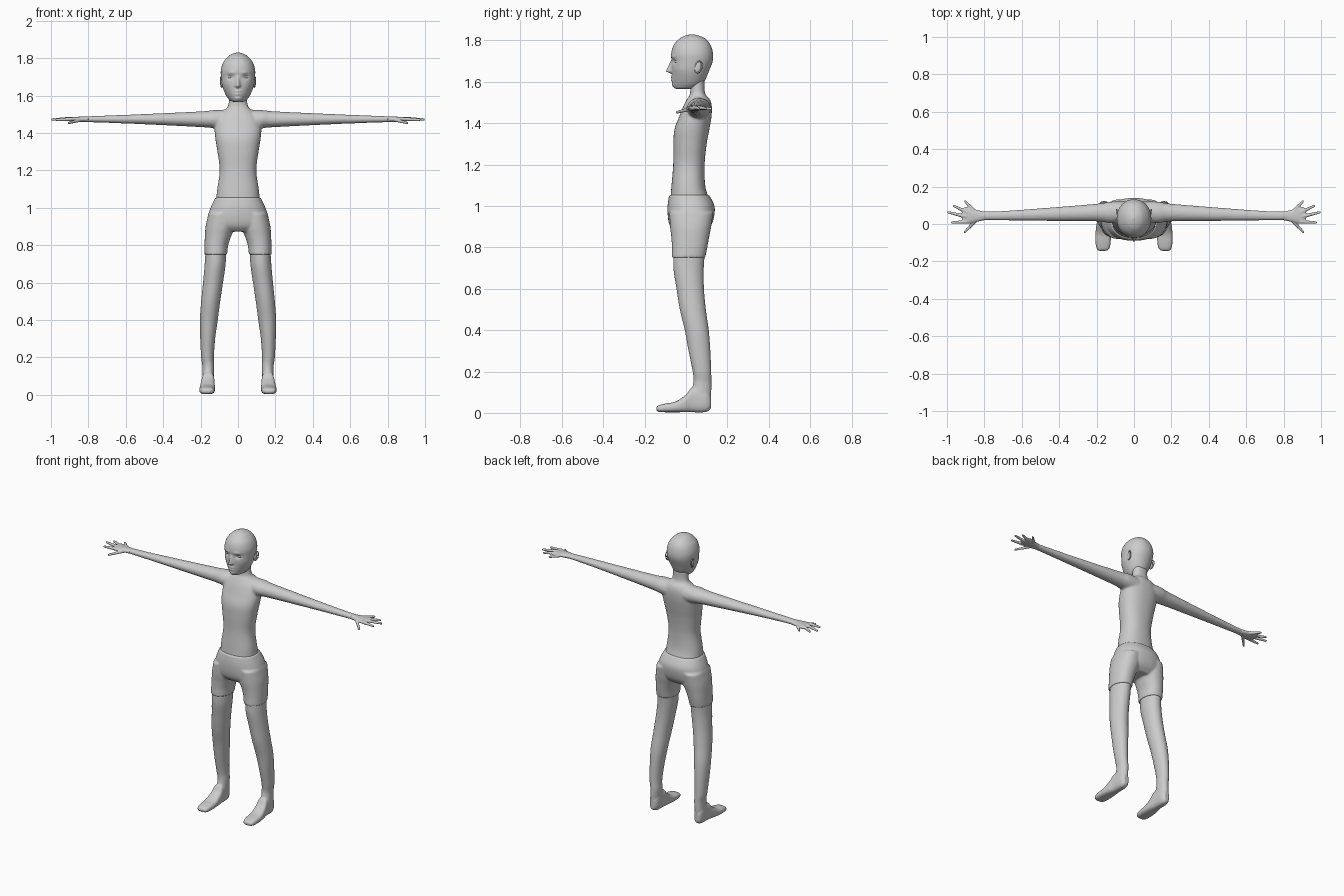
import bpy, bmesh, math
from mathutils import Matrix, Vector


def catmull(p, k, u):
    """Smoothly interpolated station between p[k] and p[k+1]."""
    a, b, c, d = p[max(k - 1, 0)], p[k], p[k + 1], p[min(k + 2, len(p) - 1)]
    return [0.5 * (2 * q + (r - o) * u + (2 * o - 5 * q + 4 * r - s) * u * u
                   + (3 * q - o - 3 * r + s) * u ** 3) for o, q, r, s in zip(a, b, c, d)]


def loft(bm, stations, axis='z', seg=48, sub=6, power=2.2, side=1):
    """Stations are (t, a0, a1, b0, b1): position and extents of each section."""
    rows = [catmull(stations, k, j / sub) for k in range(len(stations) - 1) for j in range(sub)]
    rows.append(stations[-1])
    rings = []
    for t, a0, a1, b0, b1 in rows:
        ring = []
        for i in range(seg):
            ang = 2 * math.pi * i / seg
            c, s = math.cos(ang), math.sin(ang)
            a = (a0 + a1) / 2 + (a1 - a0) / 2 * math.copysign(abs(c) ** (2 / power), c)
            b = (b0 + b1) / 2 + (b1 - b0) / 2 * math.copysign(abs(s) ** (2 / power), s)
            x, y, z = {'z': (a, b, t), 'x': (t, a, b), 'y': (a, t, b)}[axis]
            ring.append(bm.verts.new((x * side, y, z)))
        rings.append(ring)
    for r0, r1 in zip(rings, rings[1:]):
        for i in range(seg):
            j = (i + 1) % seg
            bm.faces.new((r0[i], r0[j], r1[j], r1[i]))
    bm.faces.new(rings[0])
    bm.faces.new(rings[-1])


def sym(stations):
    return [(z, -w, w, y0, y1) for z, w, y0, y1 in stations]


def capsule(bm, a, b, r0, r1):
    a, b = Vector(a), Vector(b)
    rot = (b - a).to_track_quat('Z', 'Y')
    for v in bmesh.ops.create_uvsphere(bm, u_segments=16, v_segments=12, radius=1)['verts']:
        v.co = b + rot @ (v.co * r1) if v.co.z > 1e-4 else a + rot @ (v.co * r0)


def blob(bm, centre, size, turn=0):
    m = Matrix.Translation(centre) @ Matrix.Rotation(turn, 4, 'X') @ Matrix.Diagonal((*size, 1))
    bmesh.ops.create_uvsphere(bm, u_segments=24, v_segments=16, radius=1, matrix=m)


def rim(bm, centre, ru, rv, r, u, v):
    """Thin closed tube along an ellipse spanned by directions u and v."""
    pts = [Vector(centre) + Vector(u) * ru * math.cos(i * math.pi / 12)
           + Vector(v) * rv * math.sin(i * math.pi / 12) for i in range(24)]
    for i, p in enumerate(pts):
        capsule(bm, p, pts[(i + 1) % 24], r, r)


def finish(name, bm, voxel=0, smooth=5, mirror=False):
    bmesh.ops.recalc_face_normals(bm, faces=bm.faces)
    for f in bm.faces:
        f.smooth = True
    me = bpy.data.meshes.new(name)
    bm.to_mesh(me)
    bm.free()
    ob = bpy.data.objects.new(name, me)
    bpy.context.collection.objects.link(ob)
    if voxel:
        m = ob.modifiers.new("fuse", 'REMESH')
        m.mode, m.voxel_size, m.use_smooth_shade = 'VOXEL', voxel, True
        m = ob.modifiers.new("soften", 'SMOOTH')
        m.factor, m.iterations = 0.5, smooth
    if mirror:
        ob.modifiers.new("mirror", 'MIRROR').use_mirror_merge = False
    return ob


def bell(d, w):
    return math.exp(-(d / w) ** 2)


# Upper body: torso, neck and both arms fused
bm = bmesh.new()
loft(bm, sym([(1.03, .118, -.076, .112), (1.10, .111, -.07, .093), (1.20, .098, -.062, .09),
              (1.30, .110, -.061, .1), (1.37, .121, -.056, .113), (1.43, .125, -.034, .123),
              (1.48, .112, -.014, .125), (1.515, .083, .004, .116), (1.545, .053, .02, .092),
              (1.61, .048, .018, .09)]), power=2.3)
for s in (1, -1):
    loft(bm, [(.04, .01, .12, 1.41, 1.525), (.13, .005, .119, 1.425, 1.522),
              (.20, .014, .108, 1.431, 1.515), (.50, .017, .084, 1.446, 1.501),
              (.70, .019, .07, 1.454, 1.493), (.83, .02, .066, 1.458, 1.488)],
         axis='x', side=s, power=2)
finish("upper_body", bm, .006, 8)

# Hands: palm, four fingers and thumb
bm = bmesh.new()
loft(bm, [(.80, .02, .066, 1.458, 1.488), (.84, .012, .075, 1.459, 1.487),
          (.88, .002, .088, 1.461, 1.485), (.905, .002, .09, 1.464, 1.483),
          (.92, .012, .08, 1.468, 1.479)], axis='x')
for a, b in [((.895, .012, 1.474), (.972, .008, 1.470)), ((.9, .04, 1.476), (.992, .062, 1.472)),
             ((.89, .062, 1.475), (.962, .096, 1.472)), ((.86, .075, 1.473), (.902, .12, 1.470)),
             ((.84, .025, 1.470), (.905, -.043, 1.453))]:
    capsule(bm, a, b, .0105, .0065)
finish("hand", bm, .003, 4, mirror=True)

# Shorts: hips and two short leg sleeves fused
bm = bmesh.new()
loft(bm, sym([(1.055, .121, -.081, .11), (1.0, .147, -.089, .138), (.94, .164, -.087, .134),
              (.90, .165, -.076, .118), (.872, .12, -.05, .09)]), power=2.3)
for s in (1, -1):
    loft(bm, [(.97, .02, .158, -.08, .132), (.90, .018, .173, -.077, .122),
              (.85, .036, .177, -.071, .112), (.80, .052, .179, -.068, .103),
              (.75, .058, .18, -.069, .093)], side=s)
finish("shorts", bm, .006, 5)

# Legs with feet
bm = bmesh.new()
loft(bm, [(.80, .062, .172, -.06, .094), (.70, .066, .178, -.061, .086), (.60, .08, .187, -.046, .087),
          (.50, .095, .197, -.03, .096), (.40, .108, .204, -.006, .11), (.30, .122, .202, .012, .118),
          (.20, .129, .197, .032, .122), (.15, .127, .19, .036, .123), (.09, .13, .19, .022, .122),
          (.03, .135, .185, .02, .116)], power=2)
loft(bm, [(.12, .145, .177, .02, .08), (.095, .13, .19, .004, .12), (.03, .126, .194, .003, .122),
          (0, .124, .2, .003, .088), (-.05, .123, .206, .003, .055), (-.10, .125, .206, .003, .045),
          (-.132, .132, .2, .005, .037), (-.144, .148, .188, .012, .028)], axis='y', power=2.8)
finish("leg", bm, .005, 5, mirror=True)

# Head, with the face pushed out of a smooth skull
bm = bmesh.new()
loft(bm, sym([(1.566, .025, -.046, .03), (1.573, .044, -.058, .06), (1.60, .064, -.066, .088),
              (1.65, .084, -.069, .11), (1.70, .091, -.07, .129), (1.74, .091, -.071, .13),
              (1.78, .077, -.058, .118), (1.81, .051, -.03, .092), (1.824, .027, -.002, .06),
              (1.83, .004, .026, .034)]), seg=128, sub=10, power=2.1)
for v in bm.verts:
    x, y, z = v.co
    if y < .02:
        front = min(1, (.02 - y) / .08)
        jaw = max(0, min(1, (1.66 - z) / .08))
        v.co.x *= 1 - .22 * jaw * front
        x = v.co.x
        ramp = max(0, min(1, (1.708 - z) / .055)) * max(0, min(1, (z - 1.638) / .012))
        dy = -.027 * ramp * bell(x, .007 + .005 * ramp)
        dy += .009 * bell(abs(x) - .04, .018) * bell(z - 1.698, .013)
        dy -= .004 * bell(abs(x) - .035, .022) * bell(z - 1.722, .009)
        dy -= .006 * bell(x, .017) * (bell(z - 1.623, .005) + bell(z - 1.607, .006))
        dy -= .005 * bell(x, .02) * bell(z - 1.585, .01)
        v.co.y += dy * front
finish("head", bm)

# Eyes with lid rims
bm = bmesh.new()
blob(bm, (.04, -.044, 1.699), (.016, .011, .0095))
finish("eye", bm, mirror=True)
bm = bmesh.new()
rim(bm, (.04, -.051, 1.699), .017, .0095, .0016, (.93, .36, 0), (0, 0, 1))
finish("eyelid", bm, mirror=True)

# Ears
bm = bmesh.new()
blob(bm, (.086, .058, 1.67), (.007, .015, .027), -.2)
rim(bm, (.089, .06, 1.672), .017, .028, .0035, (.25, .97, 0), (.05, .15, .98))
finish("ear", bm, mirror=True)
